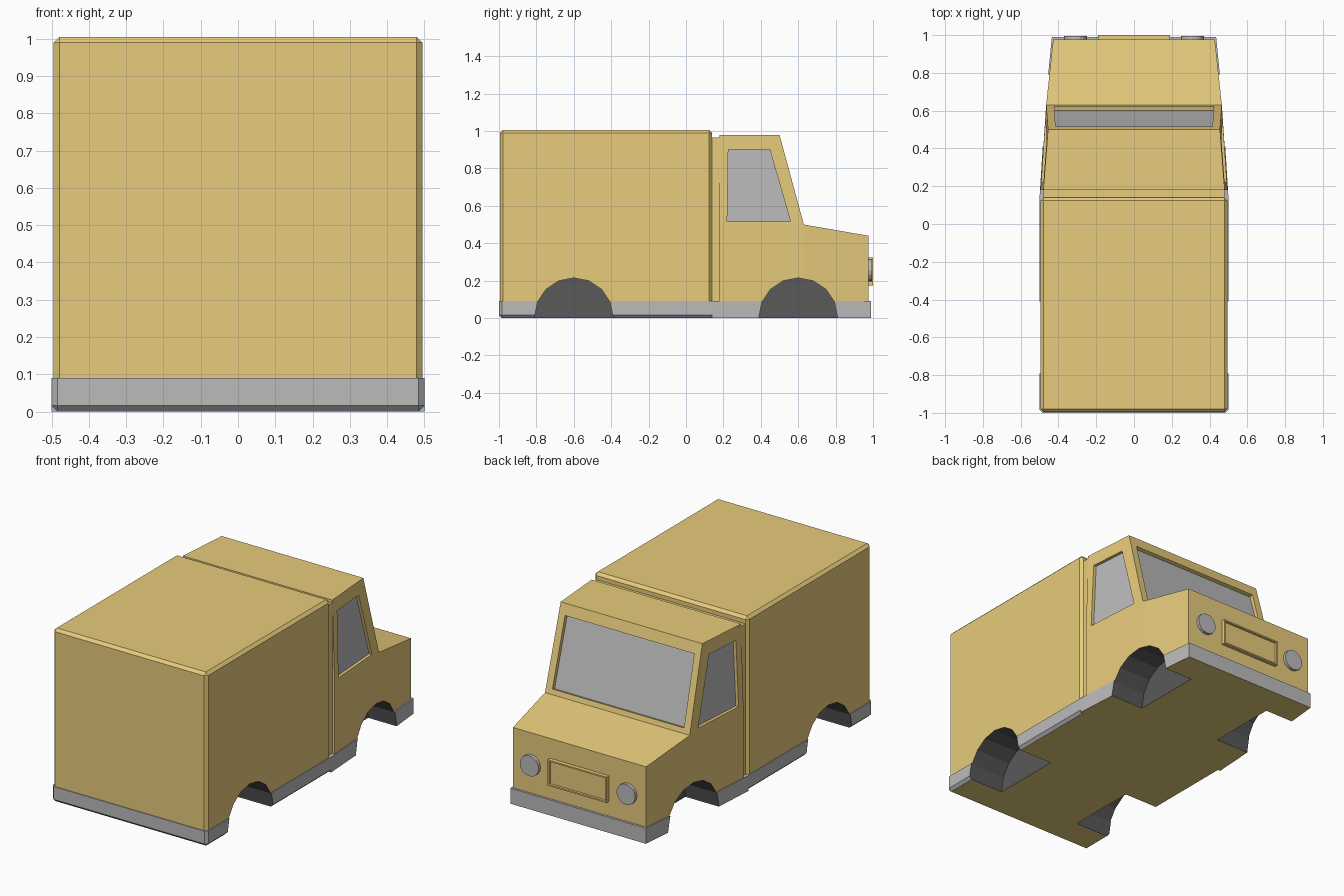
import bpy, bmesh, math
from mathutils import Matrix, Vector

if "Cube" in bpy.data.objects:
    bpy.data.objects.remove(bpy.data.objects["Cube"])


def material(name, rgb):
    m = bpy.data.materials.new(name)
    m.diffuse_color = (*rgb, 1)
    m.use_nodes = True
    m.node_tree.nodes["Principled BSDF"].inputs["Base Color"].default_value = m.diffuse_color
    return m


TAN = material("tan_paint", (0.80, 0.60, 0.20))
GREY = material("grey_trim", (0.50, 0.50, 0.50))
DARK = material("dark_liner", (0.10, 0.10, 0.10))


def finish(name, bm, mats):
    bmesh.ops.recalc_face_normals(bm, faces=bm.faces)
    me = bpy.data.meshes.new(name)
    bm.to_mesh(me)
    bm.free()
    for m in mats:
        me.materials.append(m)
    ob = bpy.data.objects.new(name, me)
    bpy.context.collection.objects.link(ob)
    return ob


def prism(half, z0, z1):
    """Extrude a footprint given by its right-hand (x, y) points, mirrored in x."""
    pts = half + [(-x, y) for x, y in reversed(half)]
    bm = bmesh.new()
    base = bm.faces.new([bm.verts.new((x, y, z0)) for x, y in pts])
    ext = bmesh.ops.extrude_face_region(bm, geom=[base])["geom"]
    bmesh.ops.translate(bm, vec=(0, 0, z1 - z0),
                        verts=[v for v in ext if isinstance(v, bmesh.types.BMVert)])
    bmesh.ops.recalc_face_normals(bm, faces=bm.faces)
    return bm


def paint_underside(bm):
    bm.normal_update()
    for f in bm.faces:
        f.material_index = 1 if f.normal.z < -0.9 else 0


# Wheel well cutter: four short cylinders
bm = bmesh.new()
for side in (-1, 1):
    for y in (-0.6, 0.6):
        bmesh.ops.create_cone(bm, cap_ends=True, segments=16, radius1=0.21, radius2=0.21, depth=0.36,
                              matrix=Matrix.Translation((side * 0.45, y, 0.005))
                              @ Matrix.Rotation(math.pi / 2, 4, 'Y'))
wells = finish("wheel_well_cutter", bm, [DARK])
wells.hide_render = True
wells.display_type = 'WIRE'


def cut_wells(ob):
    mod = ob.modifiers.new("wheel_wells", 'BOOLEAN')
    mod.operation = 'DIFFERENCE'
    mod.solver = 'EXACT'
    mod.material_mode = 'TRANSFER'
    mod.object = wells


# Cargo box
cargo = finish("cargo_box", prism([(0.495, -0.995), (0.495, 0.14)], 0.07, 1.005), [TAN])
bev = cargo.modifiers.new("edges", 'BEVEL')
bev.width = 0.016
bev.segments = 1
cut_wells(cargo)

# Narrow joint between cargo box and cab
finish("cab_joint", prism([(0.48, 0.12), (0.48, 0.20)], 0.07, 0.965), [TAN])

# Cargo skirt, chamfered at the back and along the bottom
bm = prism([(0.5, -1.0), (0.5, 0.14)], 0.0, 0.09)
edges = [e for e in bm.edges
         if all(v.co.y < 0 for v in e.verts) and any(v.co.z < 0.01 for v in e.verts)
         or all(v.co.z < 0.01 for v in e.verts) and any(v.co.y < 0 for v in e.verts)]
bmesh.ops.bevel(bm, geom=edges, offset=0.016, segments=1, affect='EDGES')
paint_underside(bm)
cut_wells(finish("cargo_skirt", bm, [GREY, TAN]))

# Cab skirt, tapering to the front
bm = prism([(0.5, 0.14), (0.47, 0.63), (0.435, 0.99)], 0.0, 0.09)
paint_underside(bm)
cut_wells(finish("cab_skirt", bm, [GREY, TAN]))

# Cab: one side's points (x, y, z), mirrored
CAB = dict(
    back_low=(0.495, 0.18, 0.07), mid_low=(0.465, 0.63, 0.07), front_low=(0.428, 0.977, 0.07),
    front_top=(0.428, 0.977, 0.44), cowl=(0.465, 0.63, 0.50), belt=(0.495, 0.18, 0.50),
    roof_back=(0.48, 0.18, 0.98), roof_front=(0.455, 0.50, 0.98))
bm = bmesh.new()
R = {k: bm.verts.new(p) for k, p in CAB.items()}
L = {k: bm.verts.new((-p[0], p[1], p[2])) for k, p in CAB.items()}


def window(corners, uvs, inward):
    """Fill a quad with a frame, a recessed reveal and a glass pane."""
    a, b, c, d = (v.co for v in corners)
    pts = [a.lerp(b, u).lerp(d.lerp(c, u), v) for u, v in uvs]
    rim = [bm.verts.new(p) for p in pts]
    pane = [bm.verts.new(p + Vector(inward)) for p in pts]
    for outer, inner in ((corners, rim), (rim, pane)):
        for i in range(4):
            j = (i + 1) % 4
            bm.faces.new((outer[i], outer[j], inner[j], inner[i]))
    bm.faces.new(pane).material_index = 1


for s, S in ((1, R), (-1, L)):
    bm.faces.new([S[k] for k in ("back_low", "mid_low", "cowl", "belt")])
    bm.faces.new([S[k] for k in ("mid_low", "front_low", "front_top", "cowl")])
    # side window
    window([S[k] for k in ("belt", "cowl", "roof_front", "roof_back")],
           [(0.09, 0.035), (0.85, 0.035), (0.785, 0.835), (0.135, 0.835)], (-s * 0.018, 0, 0))
for a, b in (("front_low", "front_top"), ("front_top", "cowl"), ("roof_front", "roof_back"),
             ("roof_back", "belt"), ("belt", "back_low"), ("back_low", "mid_low"),
             ("mid_low", "front_low")):
    bm.faces.new((R[a], R[b], L[b], L[a]))
# windscreen
window([R["cowl"], L["cowl"], L["roof_front"], R["roof_front"]],
       [(0.045, 0.06), (0.955, 0.06), (0.955, 0.87), (0.045, 0.87)], (0, -0.02, -0.006))
cut_wells(finish("cab", bm, [TAN, GREY]))

# Grille: shallow tray with a thin rim
bm = prism([(0.19, 0.96), (0.19, 1.0)], 0.175, 0.325)
front = max(bm.faces, key=lambda f: f.calc_center_median().y)
bmesh.ops.inset_individual(bm, faces=[front], thickness=0.012)
tray = bmesh.ops.extrude_discrete_faces(bm, faces=[front])["faces"][0]
bmesh.ops.translate(bm, vec=(0, -0.014, 0), verts=tray.verts)
finish("grille", bm, [TAN])

# Headlights
for side, label in ((-1, "left"), (1, "right")):
    bm = bmesh.new()
    bmesh.ops.create_cone(bm, cap_ends=True, segments=16, radius1=0.06, radius2=0.06, depth=0.03,
                          matrix=Matrix.Translation((side * 0.31, 0.98, 0.255))
                          @ Matrix.Rotation(math.pi / 2, 4, 'X'))
    finish(label + "_headlight", bm, [GREY])
